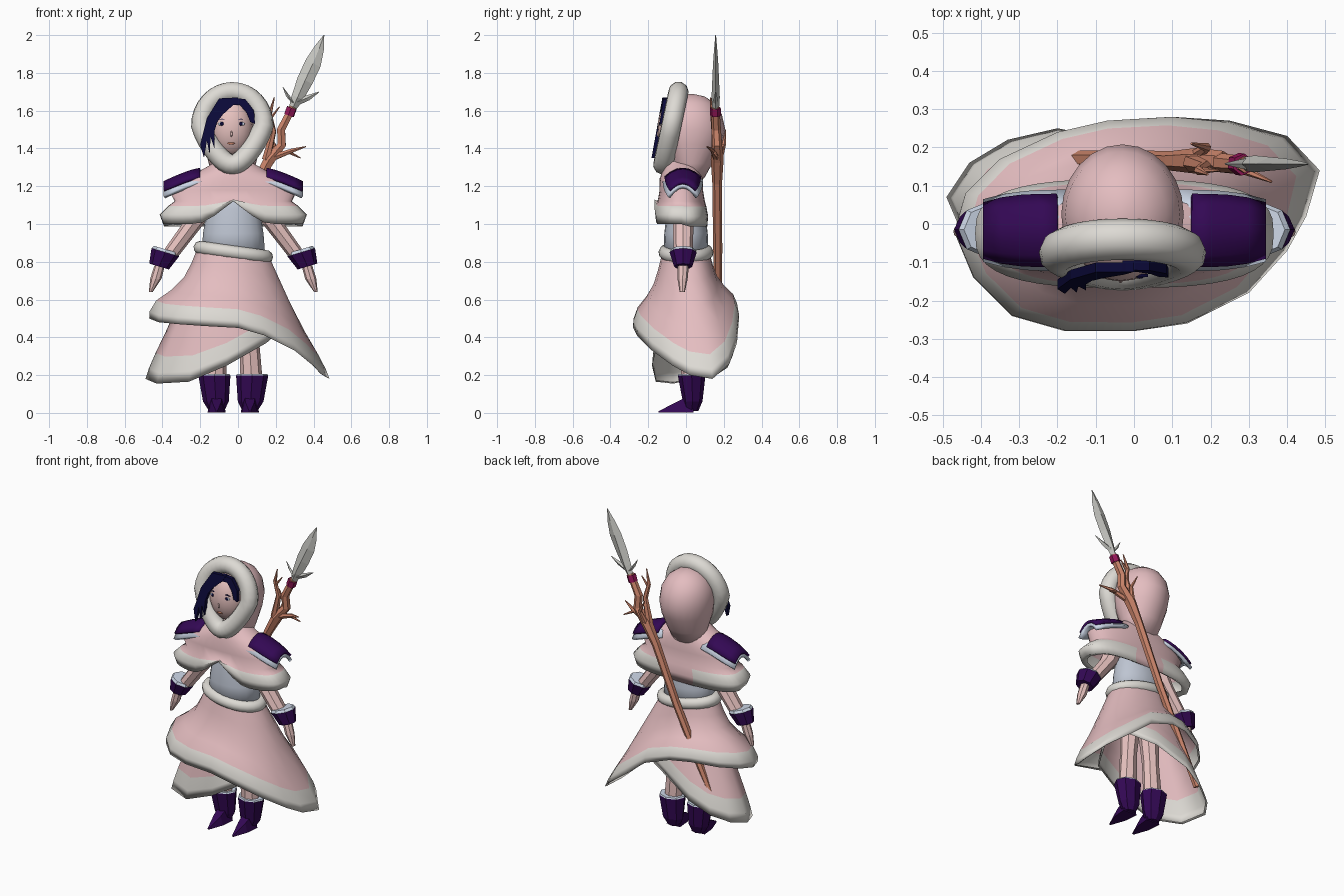
import bpy, bmesh, math
from mathutils import Matrix

if "Cube" in bpy.data.objects:
    bpy.data.objects.remove(bpy.data.objects["Cube"])

MID = -0.025  # body axis


def material(name, rgb):
    linear = [((c / 255 + 0.055) / 1.055) ** 2.4 for c in rgb] + [1]
    mat = bpy.data.materials.new(name)
    mat.use_nodes = True
    mat.diffuse_color = linear
    mat.node_tree.nodes["Principled BSDF"].inputs["Base Color"].default_value = linear
    return mat


pink = material("pink cloth", (228, 189, 192))
fur = material("pale fur", (221, 218, 212))
purple = material("deep purple", (51, 8, 84))
pale = material("pale blue", (208, 218, 234))
grey = material("bodice grey", (190, 197, 210))
skin = material("skin", (231, 194, 191))
wood = material("wood", (204, 133, 107))
navy = material("navy hair", (11, 9, 57))
magenta = material("magenta wrap", (148, 22, 88))
steel = material("blade steel", (200, 200, 195))


def finish(name, bm, mats, smooth=True):
    bmesh.ops.recalc_face_normals(bm, faces=bm.faces)
    mesh = bpy.data.meshes.new(name)
    bm.to_mesh(mesh)
    bm.free()
    for mat in mats:
        mesh.materials.append(mat)
    for poly in mesh.polygons:
        poly.use_smooth = smooth
    obj = bpy.data.objects.new(name, mesh)
    bpy.context.collection.objects.link(obj)
    return obj


def loft(name, rings, mats, bands=None, smooth=True, caps=True):
    """Skin a list of point rings; bands gives the material of each strip."""
    bm = bmesh.new()
    rows = [[bm.verts.new(p) for p in ring] for ring in rings]
    count = len(rows[0])
    for k in range(len(rows) - 1):
        for i in range(count):
            j = (i + 1) % count
            face = bm.faces.new((rows[k][i], rows[k][j], rows[k + 1][j], rows[k + 1][i]))
            face.material_index = bands[k] if bands else 0
    if caps:
        bm.faces.new(rows[0])
        bm.faces.new(rows[-1]).material_index = bands[-1] if bands else 0
    return finish(name, bm, mats, smooth)


def oval(cx, cy, z, rx, ry, sides=8, power=1):
    """Ring of points; a power below one squares it off."""
    ring = []
    for i in range(sides):
        c, s = math.cos(math.tau * i / sides), math.sin(math.tau * i / sides)
        ring.append((cx + rx * math.copysign(abs(c) ** power, c),
                     cy + ry * math.copysign(abs(s) ** power, s), z))
    return ring


def tube(name, path, mat, closed=False, smooth=True):
    """Sweep a round section along (x, y, z, radius) points."""
    curve = bpy.data.curves.new(name, "CURVE")
    curve.dimensions = "3D"
    curve.bevel_depth = 1
    curve.bevel_resolution = 3 if smooth else 1
    curve.use_fill_caps = True
    spline = curve.splines.new("POLY")
    spline.points.add(len(path) - 1)
    spline.use_cyclic_u = closed
    for point, (x, y, z, r) in zip(spline.points, path):
        point.co = (x, y, z, 1)
        point.radius = r
    temp = bpy.data.objects.new(name + "_path", curve)
    bpy.context.collection.objects.link(temp)
    graph = bpy.context.evaluated_depsgraph_get()
    bm = bmesh.new()
    mesh = bpy.data.meshes.new_from_object(temp.evaluated_get(graph))
    bm.from_mesh(mesh)
    bpy.data.objects.remove(temp)
    bpy.data.meshes.remove(mesh)
    finish(name, bm, [mat], smooth)


def ellipsoid(name, center, size, mat):
    bm = bmesh.new()
    place = Matrix.Translation(center) @ Matrix.Diagonal((*size, 1))
    bmesh.ops.create_uvsphere(bm, u_segments=20, v_segments=14, radius=1, matrix=place)
    finish(name, bm, [mat])


def plate(name, outline, y, thick, mat, lean=0):
    """Thin slab cut to an (x, z) outline, leaning forward towards its foot."""
    bm = bmesh.new()
    face = bm.faces.new([bm.verts.new((x, y + lean * (z - outline[0][1]), z)) for x, z in outline])
    out = bmesh.ops.extrude_face_region(bm, geom=[face])["geom"]
    moved = [v for v in out if isinstance(v, bmesh.types.BMVert)]
    bmesh.ops.translate(bm, verts=moved, vec=(0, thick, 0))
    finish(name, bm, [mat], False)


# Skirts: slanted hems joined to an oval waist
def skirt(name, hem, shrink):
    flared = [(0, 0), (.12, .22), (.27, .42), (.55, .6), (.86, .74), (1, .9), (1, 1), (.95, .98)]
    straight = [(0, 0), (.2, .2), (.4, .4), (.62, .62), (.82, .8), (.94, .92), (1, 1), (.96, .99)]
    rings = []
    for f, s in zip(flared, straight):
        ring = []
        for x, y, z in hem:
            a = math.atan2(y / .28, x / .48)
            wx = MID + .19 * shrink * math.cos(a)
            wy = .125 * shrink * math.sin(a)
            wz = .85 - .12 * (wx - MID)
            k = min(1, max(0, (wz - z - .35) / .25))
            out = f[0] * (1 - k) + s[0] * k
            down = f[1] * (1 - k) + s[1] * k
            ring.append((wx + (x - wx) * out, wy + (y - wy) * out, wz + (z - wz) * down))
        rings.append(ring)
    loft(name, rings, [pink, fur], [0, 0, 0, 0, 1, 1, 1], caps=False)


skirt("over_skirt", [
    (-.47, -.02, .5), (-.42, -.14, .48), (-.32, -.24, .47), (-.18, -.28, .46), (0, -.28, .45),
    (.14, -.26, .41), (.3, -.18, .33), (.4, -.07, .25), (.45, .02, .2), (.485, .14, .18),
    (.4, .23, .26), (.25, .27, .37), (.1, .28, .49), (-.07, .27, .55), (-.2, .24, .56),
    (-.35, .17, .54), (-.44, .08, .52)], 1)
skirt("under_skirt", [
    (-.49, .07, .18), (-.43, -.07, .155), (-.26, -.16, .165), (-.06, -.18, .25), (.15, -.15, .37),
    (.22, 0, .43), (.18, .14, .46), (0, .21, .41), (-.2, .25, .31), (-.33, .22, .24),
    (-.43, .16, .2)], .9)

# Bodice and fur belt
loft("bodice", [oval(MID, 0, z, rx, ry, 20) for z, rx, ry in
                [(.82, .17, .12), (.95, .16, .115), (1.08, .14, .1), (1.2, .1, .07)]], [grey])
tube("fur_belt", [(x, y, .85 - .14 * (x - MID), .036) for x, y, _ in oval(MID, 0, 0, .175, .11, 28)],
     fur, True)

# Capelet with an arched front hem and a plain cloth strip at the back
rings = []
for z, rx, ry, lift, power in [(1.33, .09, .09, 0, 1), (1.28, .18, .1, 0, 1), (1.24, .27, .115, 0, .9),
                               (1.18, .34, .115, 0, .85), (1.12, .31, .125, 0, .8),
                               (1.095, .345, .133, .03, .72), (1.05, .39, .142, .08, .7),
                               (1.0, .37, .138, .12, .7), (1.01, .33, .12, .12, .7)]:
    rings.append([(x, y, h + (lift * math.exp(-((x - MID) / .1) ** 2) if y < -.02 else -lift * .1))
                  for x, y, h in oval(MID, -.025, z, rx, ry, 40, power)])
capelet = loft("capelet", rings, [pink, fur], [0, 0, 0, 0, 0, 1, 1, 1], caps=False)
for poly in capelet.data.polygons:
    if poly.center.y > .05 and abs(poly.center.x - MID) < .12:
        poly.material_index = 0

# Hood, egg-shaped to the back, and its fur rim
rings = [oval(-.03, .025, z, rx, ry, 24) for z, rx, ry in
         [(1.24, .1, .07), (1.32, .125, .115), (1.42, .15, .165), (1.5, .16, .183),
          (1.58, .15, .165), (1.64, .115, .125), (1.675, .065, .075), (1.687, .015, .02)]]
loft("hood", [[(x, max(y, -.06), z) for x, y, z in ring] for ring in rings], [pink])
rim = []
for i in range(32):
    a = math.tau * i / 32
    c = math.cos(a)
    z = 1.52 + (.18 if c > 0 else .205) * c
    rim.append((-.03 + .165 * math.sin(a) * (1 + .38 * min(0, c)), -.04 - .21 * (1.7 - z), z, .054))
tube("hood_fur_rim", rim, fur, True)

# Face and hair
ellipsoid("face", (-.035, -.05, 1.51), (.115, .1, .155), skin)
ellipsoid("nose", (-.035, -.146, 1.477), (.006, .008, .016), skin)
ellipsoid("mouth", (-.037, -.134, 1.427), (.02, .005, .006), wood)
for side, label in ((-1, "right"), (1, "left")):
    x = -.035 + side * .05
    ellipsoid(label + "_eye_white", (x, -.135, 1.53), (.021, .005, .01), pale)
    ellipsoid(label + "_iris", (x, -.138, 1.53), (.01, .005, .01), navy)
    plate(label + "_brow", [(x - .022, 1.552), (x + .022, 1.552), (x, 1.558)], -.139, .008, navy)
plate("hair_right", [(0, 1.67), (-.1, 1.665), (-.165, 1.56), (-.2, 1.42), (-.18, 1.35), (-.165, 1.44),
                     (-.15, 1.37), (-.145, 1.46), (-.125, 1.4), (-.125, 1.49), (-.11, 1.54),
                     (-.08, 1.58), (-.025, 1.63)], -.125, .025, navy, .18)
plate("hair_left", [(-.03, 1.67), (.04, 1.66), (.085, 1.6), (.09, 1.53), (.065, 1.54), (.045, 1.59),
                    (.01, 1.63), (-.03, 1.63)], -.12, .025, navy, .14)


# Shoulder armour: arched sheets that narrow outwards
def pad(name, side, x0, x1, z0, z1, half, drop, mat):
    bm = bmesh.new()
    grid = []
    for u in (0, .25, .5, .75, 1):
        grid.append([bm.verts.new((MID + side * (x0 + (x1 - x0) * u), -.017 + half * v * (1 - .25 * u ** 3),
                                   z0 + (z1 - z0) * u ** 1.3 - drop * v * v))
                     for v in (-1, -.67, -.33, 0, .33, .67, 1)])
    for a, b in zip(grid, grid[1:]):
        for j in range(len(a) - 1):
            bm.faces.new((a[j], a[j + 1], b[j + 1], b[j]))
    solid = finish(name, bm, [mat]).modifiers.new("thickness", "SOLIDIFY")
    solid.thickness = .02
    solid.offset = 0


# Limbs on both sides
for side, label in ((-1, "right"), (1, "left")):
    def limb(name, rows, mats, bands=None, tilt=0):
        rings = [oval(side * x, y, z, rx, ry) for x, y, z, rx, ry in rows]
        loft(label + name, [[(MID + px, py, pz + tilt * (side * px - row[0])) for px, py, pz in ring]
                            for ring, row in zip(rings, rows)], mats, bands, False)

    pad(label + "_shoulder_pad", side, .175, .365, 1.288, 1.218, .09, .043, purple)
    pad(label + "_shoulder_trim", side, .14, .365, 1.28, 1.198, .1, .056, pale)
    limb("_sleeve", [(.15, -.015, 1.15, .055, .05), (.213, -.015, 1, .057, .055),
                     (.34, -.015, .83, .05, .05)], [skin])
    limb("_cuff", [(.355, -.015, .865, .064, .064), (.36, -.015, .85, .073, .072),
                   (.393, -.015, .775, .052, .048)], [pale, purple], [0, 1], .3)
    limb("_hand", [(.39, -.015, .78, .028, .03), (.41, -.018, .71, .03, .027),
                   (.437, -.02, .64, .01, .014)], [skin])
    limb("_leg", [(.07, .02, .6, .06, .06), (.085, .02, .4, .05, .05), (.095, .025, .2, .058, .05)],
         [skin])
    limb("_boot", [(.1, .03, .205, .08, .07), (.1, .03, .197, .085, .073), (.092, .035, .06, .068, .052),
                   (.088, .03, .01, .04, .035)], [pale, purple], [0, 1, 1])
    loft(label + "_boot_toe", [[(MID + side * .088 + w * sx, y, h * up + .003)
                                for sx, up in ((-1, 0), (1, 0), (.6, 1), (-.6, 1))]
                               for y, w, h in ((.04, .048, .1), (-.05, .04, .055), (-.145, .006, .006))],
         [purple], smooth=False)

# Gnarled staff with twigs, binding and blade
tube("staff", [(-.34, .17, .27, .02), (-.05, .168, .87, .024), (.1, .165, 1.22, .026),
               (.165, .165, 1.34, .034), (.232, .165, 1.42, .026), (.228, .16, 1.5, .025),
               (.29, .155, 1.62, .022)], wood, smooth=False)
for path in ([(.15, .16, 1.34, .024), (.187, .15, 1.49, .016), (.168, .14, 1.58, .012), (.192, .13, 1.67, .003)],
             [(.172, .14, 1.56, .01), (.22, .14, 1.62, .003)],
             [(.18, .16, 1.35, .02), (.29, .14, 1.39, .012), (.36, .11, 1.41, .003)],
             [(.27, .15, 1.38, .01), (.33, .17, 1.35, .003)],
             [(.15, .17, 1.31, .018), (.19, .2, 1.42, .012), (.15, .21, 1.5, .003)]):
    tube("twig", path, wood, smooth=False)
tube("binding", [(.27, .157, 1.575, .029), (.285, .155, 1.615, .029)], magenta, smooth=False)


def blade(name, rows):
    """Diamond-section blade through (x, z, half width, half thickness) rows."""
    rings = [[(x - .9 * w, .157, z + .4 * w), (x, .157 - t, z),
              (x + .9 * w, .157, z - .4 * w), (x, .157 + t, z)] for x, z, w, t in rows]
    loft(name, rings, [steel], smooth=False)


blade("blade", [(.288, 1.61, .02, .018), (.315, 1.67, .033, .022), (.355, 1.76, .043, .018),
                (.397, 1.85, .044, .014), (.43, 1.93, .027, .008), (.455, 2, .002, .002)])
blade("inner_barb", [(.3, 1.635, .02, .016), (.27, 1.67, .018, .01), (.238, 1.725, .002, .002)])
blade("outer_barb", [(.3, 1.64, .025, .016), (.36, 1.665, .022, .01), (.43, 1.7, .002, .002)])
